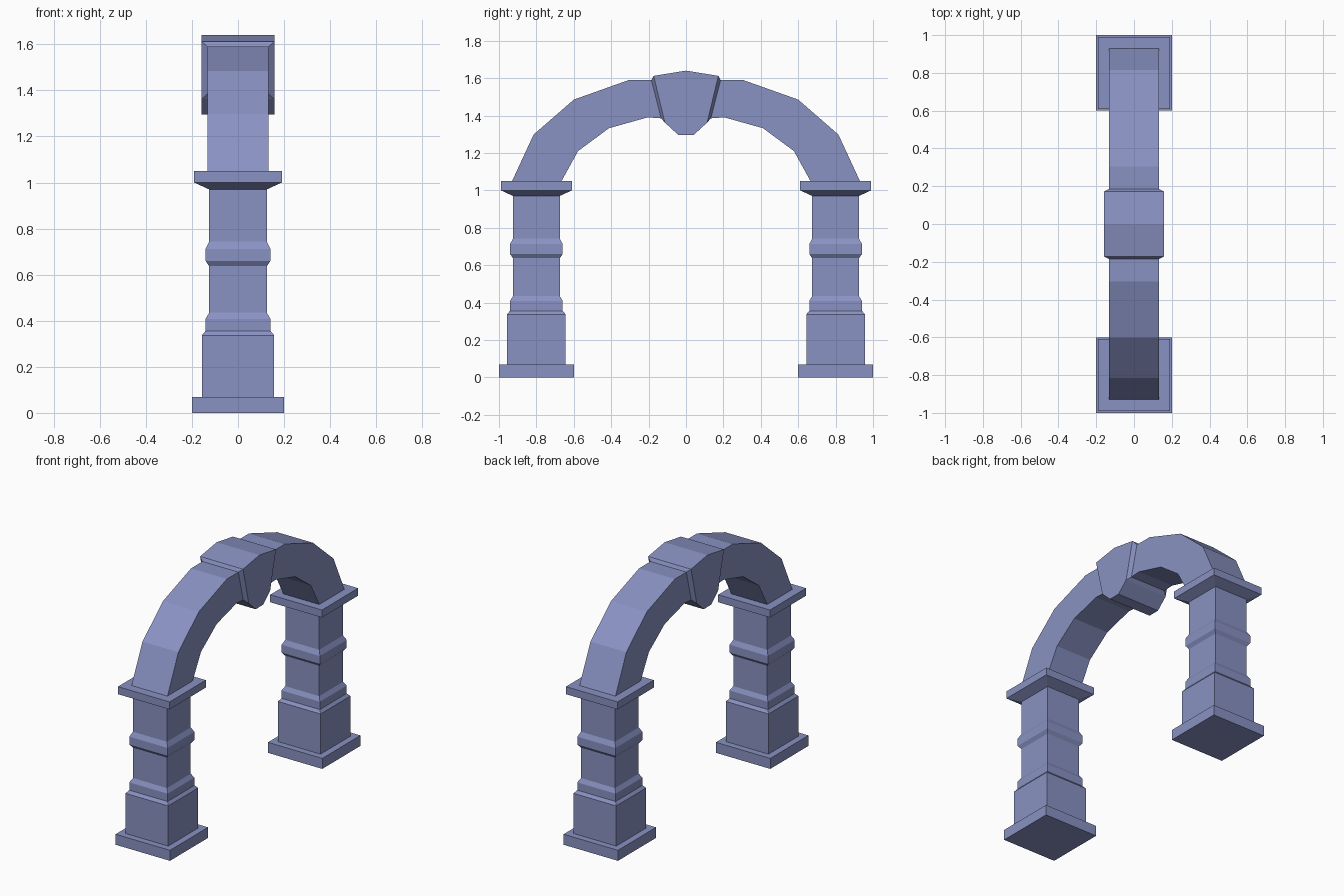
import bpy
import bmesh

if "Cube" in bpy.data.objects:
    bpy.data.objects.remove(bpy.data.objects["Cube"])

# Blue-grey stone
stone = bpy.data.materials.new("blue_stone")
stone.diffuse_color = (0.25, 0.287, 0.54, 1)
stone.use_nodes = True
stone.node_tree.nodes["Principled BSDF"].inputs["Base Color"].default_value = stone.diffuse_color


def loft(name, rings):
    """Skin a list of four-point rings and cap both ends."""
    bm = bmesh.new()
    loops = [[bm.verts.new(p) for p in ring] for ring in rings]
    for a, b in zip(loops, loops[1:]):
        for i in range(4):
            j = (i + 1) % 4
            bm.faces.new((a[i], a[j], b[j], b[i]))
    bm.faces.new(loops[0])
    bm.faces.new(loops[-1])
    # rings sharing the crown edge are merged here
    bmesh.ops.remove_doubles(bm, verts=bm.verts, dist=0.0005)
    bmesh.ops.recalc_face_normals(bm, faces=bm.faces)
    mesh = bpy.data.meshes.new(name)
    bm.to_mesh(mesh)
    bm.free()
    mesh.materials.append(stone)
    obj = bpy.data.objects.new(name, mesh)
    bpy.context.collection.objects.link(obj)
    return obj


# Square pillar: (half width, height) from plinth to capital
PILLAR = [(0.20, 0), (0.20, 0.07), (0.157, 0.07), (0.157, 0.337),
          (0.141, 0.356), (0.141, 0.408), (0.125, 0.435), (0.125, 0.637),
          (0.141, 0.66), (0.141, 0.712), (0.125, 0.743), (0.125, 0.97),
          (0.19, 1.0), (0.19, 1.05)]


def pillar(name, y):
    obj = loft(name, [[(-w, -w, z), (w, -w, z), (w, w, z), (-w, w, z)]
                      for w, z in PILLAR])
    obj.location.y = y


pillar("front_pillar", -0.8)
pillar("back_pillar", 0.8)

# Arch with keystone: outer y, outer z, inner y, inner z, half thickness
HALF = [(0.932, 1.045, 0.668, 1.045, 0.132),
        (0.815, 1.298, 0.577, 1.21, 0.132),
        (0.60, 1.485, 0.412, 1.332, 0.132),
        (0.305, 1.59, 0.205, 1.39, 0.132),
        (0.185, 1.59, 0.133, 1.385, 0.132),
        (0.173, 1.612, 0.113, 1.362, 0.158),
        (0.0, 1.64, 0.04, 1.295, 0.158)]
sections = HALF + [(-a, b, -c, d, x) for a, b, c, d, x in reversed(HALF)]
loft("arch", [[(-x, yo, zo), (x, yo, zo), (x, yi, zi), (-x, yi, zi)]
              for yo, zo, yi, zi, x in sections])
